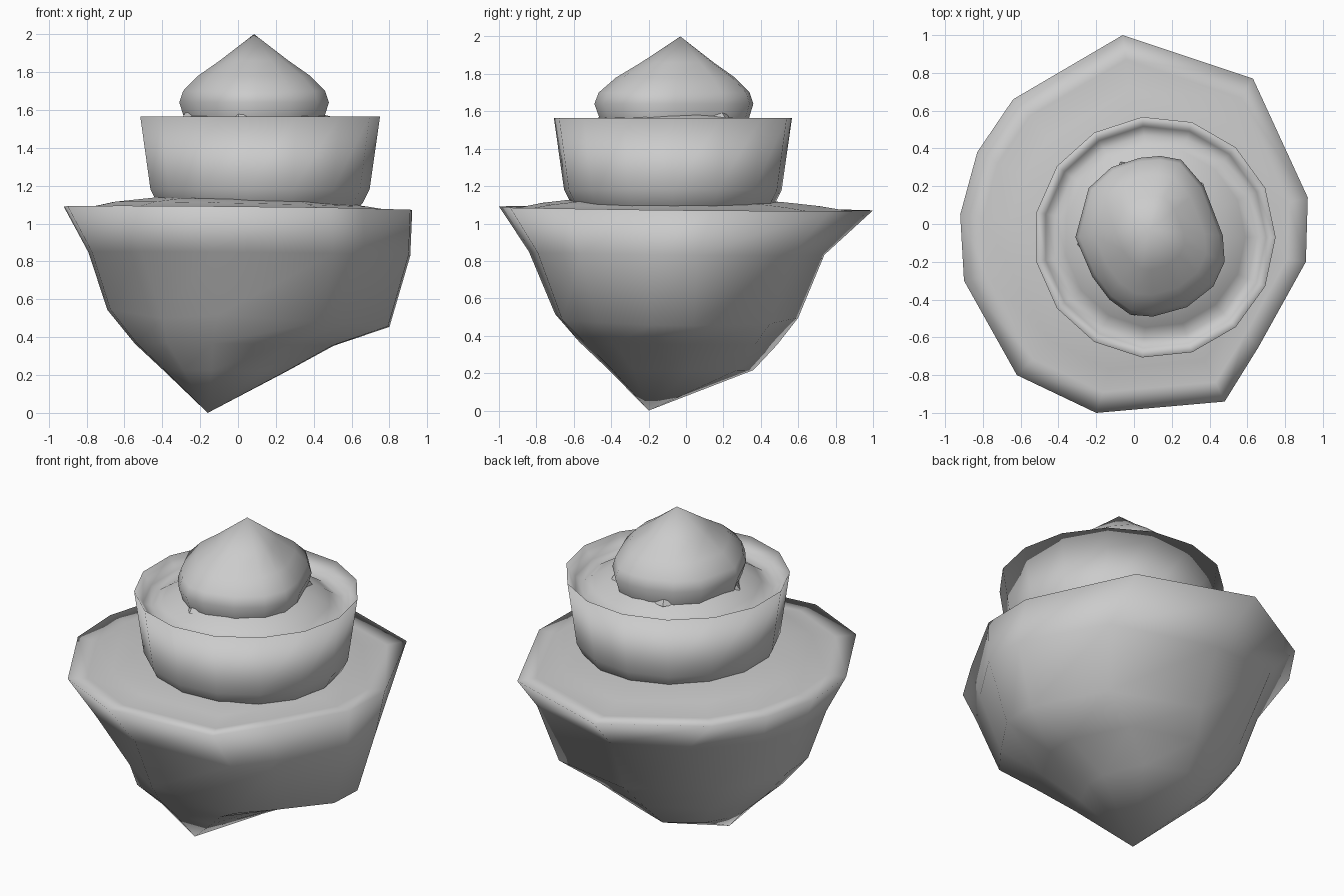
import bpy, math

if "Cube" in bpy.data.objects:
    bpy.data.objects.remove(bpy.data.objects["Cube"])


def loft(name, rings, start=None, end=None, angle=180):
    """Skin a stack of equal-count rings, with optional closing tips."""
    n = len(rings[0])
    verts = [p for r in rings for p in r]
    faces = []
    for k in range(len(rings) - 1):
        for i in range(n):
            j = (i + 1) % n
            faces.append((k*n + i, k*n + j, (k+1)*n + j, (k+1)*n + i))
    if start:
        verts.append(start)
        faces += [(len(verts) - 1, (i + 1) % n, i) for i in range(n)]
    if end:
        verts.append(end)
        b = (len(rings) - 1) * n
        faces += [(len(verts) - 1, b + i, b + (i + 1) % n) for i in range(n)]
    me = bpy.data.meshes.new(name)
    me.from_pydata(verts, [], faces)
    me.update()
    ob = bpy.data.objects.new(name, me)
    bpy.context.collection.objects.link(ob)
    bpy.ops.object.select_all(action='DESELECT')
    ob.select_set(True)
    bpy.context.view_layer.objects.active = ob
    bpy.ops.object.shade_smooth_by_angle(angle=math.radians(angle))
    return ob


def circle(cx, cy, r, z, n):
    return [(cx + r*math.cos(2*math.pi*i/n), cy + r*math.sin(2*math.pi*i/n), z)
            for i in range(n)]


def scaled(outline, cx, cy, sx, sy, z, tilt=.01):
    return [(cx + x*sx, cy + y*sy, z - tilt*x*sx - 0.01*y*sy) for x, y in outline]


# Rock base: twelve-sided outline, dished on top, tapering to an off-centre point
rim = [(.92, .14), (.63, .77), (-.06, 1), (-.64, .66), (-.83, .38), (-.92, .05),
       (-.9, -.3), (-.62, -.8), (-.2, -1), (.48, -.94), (.66, -.65), (.91, -.2)]
rock = [
    scaled(rim, -.07, -.03, .35, .39, .22),
    scaled(rim, -.02, -.04, .57, .53, .36),
    scaled(rim, .055, -.05, .81, .65, .5, .06),
    scaled(rim, .06, -.05, .924, .79, .84),
    scaled(rim, 0, 0, 1, 1, 1.08),
    scaled(rim, .01, -.01, .88, .88, 1.075),
    scaled(rim, .02, -.03, .74, .74, 1.1, .02),
    scaled(rim, .06, -.05, .56, .56, 1.12, .03),
]
rock[3][3] = (-.46, .66, .88)      # chipped bulge on the back
rock[2][7] = (-.4, -.5, .5)        # flatter front left corner
loft("rock_base", rock, start=(-.16, -.2, 0), end=(.11, -.07, 1.13))

# Fifteen-sided bowl whose lip dips to a moat and rises as a central mound
BX, BY = .11, -.07
loft("bowl", [circle(BX, BY, r, z, 15) for r, z in
              [(.5, 1.06), (.55, 1.11), (.585, 1.18), (.64, 1.565),
               (.59, 1.49), (.54, 1.47), (.48, 1.51), (.4, 1.56), (.25, 1.6)]],
     end=(BX, BY, 1.61))

# Pointed cap with an irregular outline
cap = [(.47, -.06), (.37, .2), (.25, .34), (.14, .36), (.03, .35), (-.12, .3),
       (-.24, .19), (-.31, -.07), (-.22, -.28), (-.13, -.4), (-.02, -.48),
       (.1, -.49), (.28, -.44), (.42, -.33), (.48, -.2)]


def cap_ring(s, z):
    return [(.085 + (x - .085)*s, -.03 + (y + .03)*s, z) for x, y in cap]


loft("cap", [cap_ring(s, z) for s, z in
             [(.93, 1.55), (1, 1.64), (.95, 1.7), (.75, 1.78), (.46, 1.86)]],
     end=(.085, -.03, 2.0))

# Jagged skirt of points peeking out under the cap
skirt = []
for i in range(10):
    a = 2*math.pi*i/10 + .1
    r = .43 if i % 2 else .36
    skirt.append((.085 + r*.9*math.cos(a), -.065 + r*math.sin(a), 1.55))
loft("skirt", [skirt, circle(.085, -.06, .28, 1.72, 10)], angle=30)
